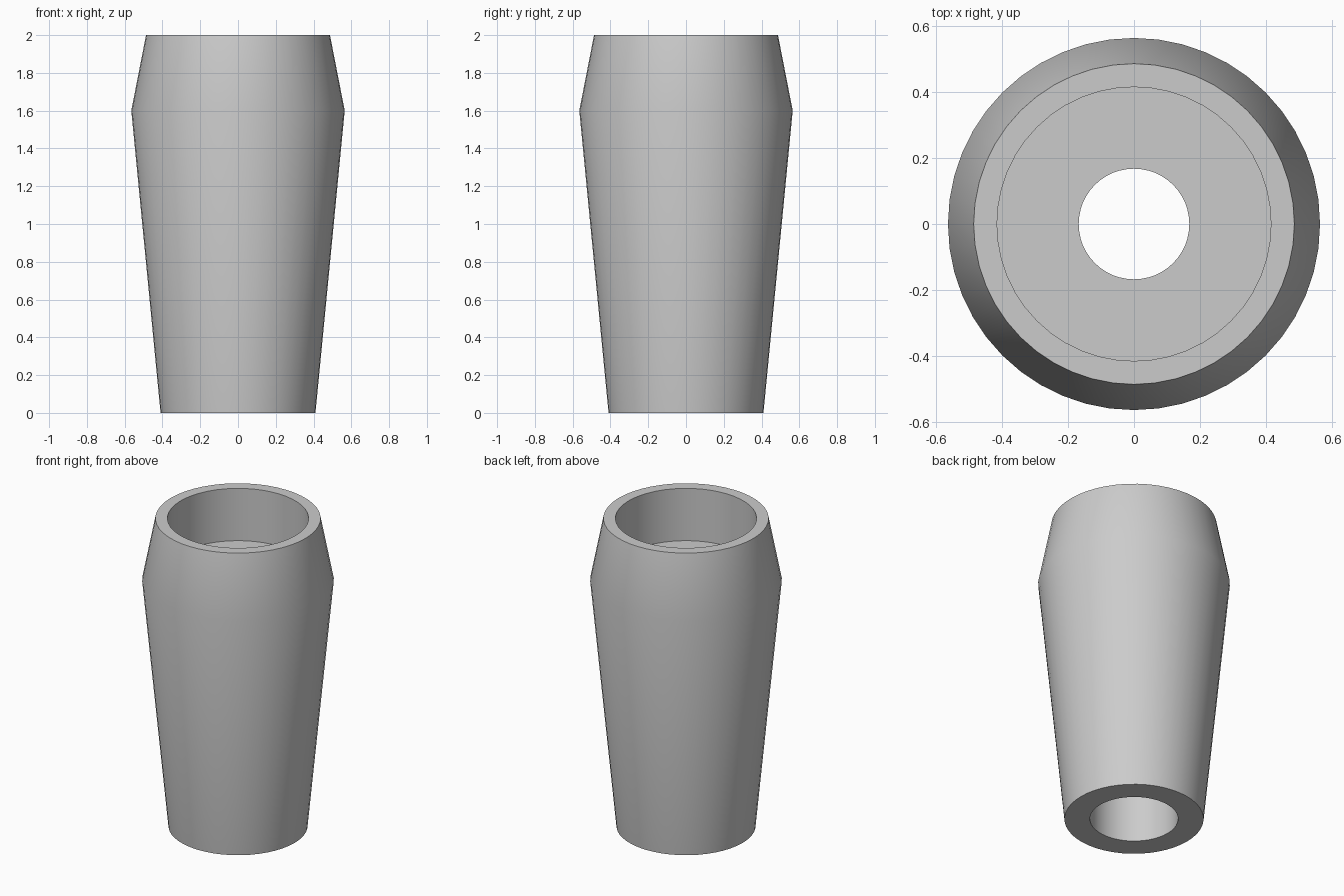
import bpy
import bmesh
import math

cube = bpy.data.objects.get("Cube")
if cube:
    bpy.data.objects.remove(cube, do_unlink=True)

# Single plain grey
grey = bpy.data.materials.new("plain_grey")
grey.use_nodes = True
colour = (0.6, 0.6, 0.6, 1)
grey.diffuse_color = colour
grey.node_tree.nodes["Principled BSDF"].inputs["Base Color"].default_value = colour

SEGMENTS = 48


def lathe(name, profile, material):
    """Revolve a closed (radius, height) outline around z."""
    bm = bmesh.new()
    rings = []
    for i in range(SEGMENTS):
        a = math.tau * i / SEGMENTS
        rings.append([bm.verts.new((r * math.cos(a), r * math.sin(a), z))
                      for r, z in profile])
    for i, ring in enumerate(rings):
        following = rings[(i + 1) % SEGMENTS]
        for j in range(len(profile)):
            k = (j + 1) % len(profile)
            bm.faces.new((ring[j], following[j], following[k], ring[k]))
    bmesh.ops.recalc_face_normals(bm, faces=bm.faces)
    mesh = bpy.data.meshes.new(name)
    bm.to_mesh(mesh)
    bm.free()
    mesh.materials.append(material)
    obj = bpy.data.objects.new(name, mesh)
    bpy.context.collection.objects.link(obj)
    bpy.ops.object.select_all(action='DESELECT')
    obj.select_set(True)
    bpy.context.view_layer.objects.active = obj
    bpy.ops.object.shade_smooth_by_angle(angle=math.radians(30))
    return obj


# Tapered sleeve: outer wall, top recess, narrow throat, lower bore
lathe("tapered_sleeve", [
    (0.41, 0), (0.565, 1.6), (0.487, 2),
    (0.416, 2), (0.416, 1.66),
    (0.168, 1.66), (0.168, 1.45),
    (0.26, 1.45), (0.26, 0),
], grey)
